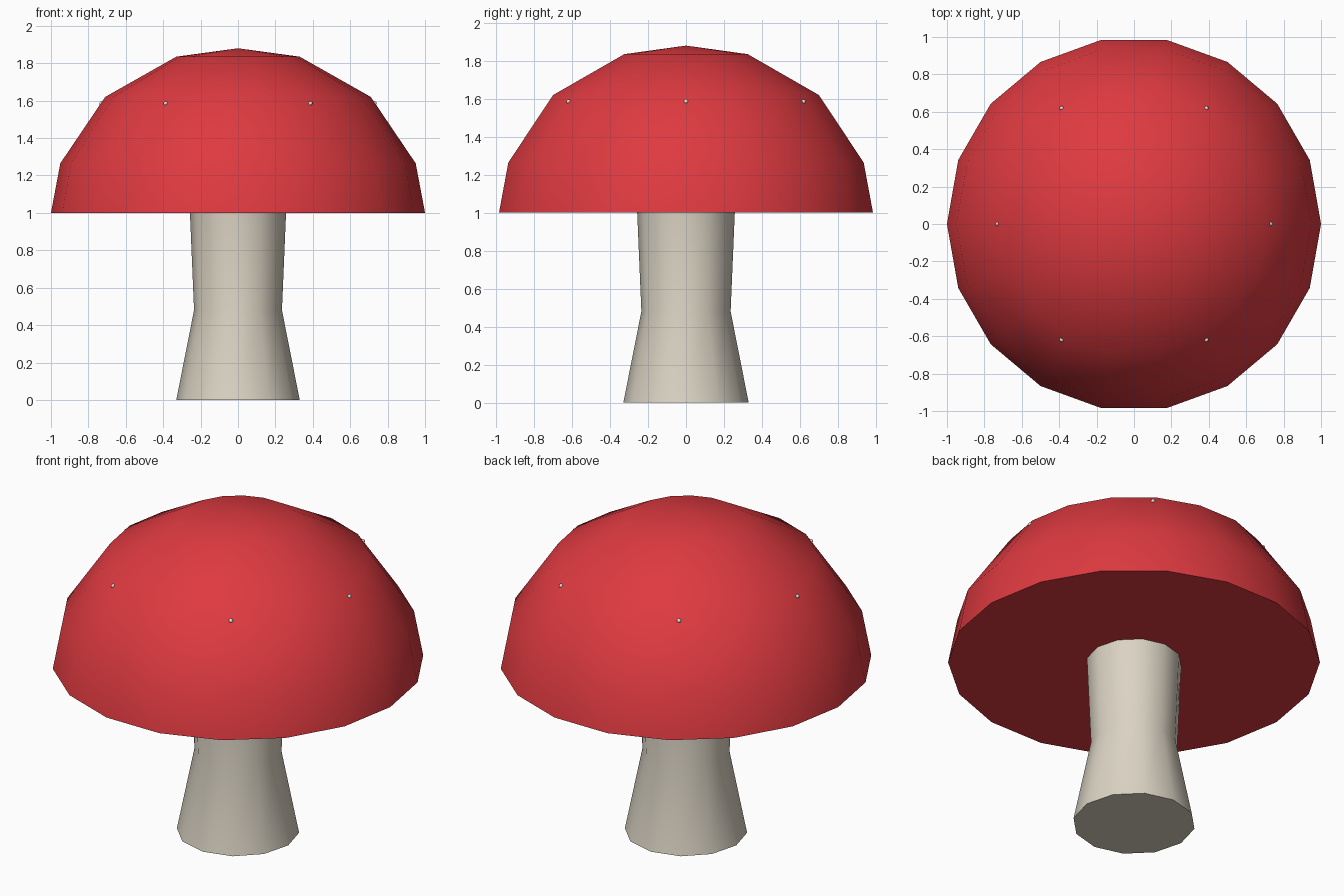
import bpy
import bmesh
from math import cos, sin, radians, pi
from mathutils import Matrix

cube = bpy.data.objects.get("Cube")
if cube:
    bpy.data.objects.remove(cube, do_unlink=True)


def material(name, rgb):
    mat = bpy.data.materials.new(name)
    mat.use_nodes = True
    mat.diffuse_color = (*rgb, 1)
    mat.node_tree.nodes["Principled BSDF"].inputs["Base Color"].default_value = (*rgb, 1)
    return mat


def finish(bm, name, mat):
    bmesh.ops.recalc_face_normals(bm, faces=bm.faces[:])
    mesh = bpy.data.meshes.new(name)
    bm.to_mesh(mesh)
    bm.free()
    mesh.materials.append(mat)
    obj = bpy.data.objects.new(name, mesh)
    bpy.context.collection.objects.link(obj)
    bpy.ops.object.select_all(action="DESELECT")
    obj.select_set(True)
    bpy.context.view_layer.objects.active = obj
    bpy.ops.object.shade_smooth_by_angle(angle=radians(45))
    return obj


def turned(name, profile, sides, mat, tip=None):
    """Stack polygon rings of (radius, height), closed by a flat base and a tip or flat top."""
    bm = bmesh.new()
    rings = [[bm.verts.new((r * cos(2 * pi * i / sides), r * sin(2 * pi * i / sides), z))
              for i in range(sides)] for r, z in profile]
    for low, high in zip(rings, rings[1:]):
        for i in range(sides):
            j = (i + 1) % sides
            bm.faces.new((low[i], low[j], high[j], high[i]))
    bm.faces.new(rings[0][::-1])
    if tip is None:
        bm.faces.new(rings[-1])
    else:
        top = bm.verts.new((0, 0, tip))
        for i in range(sides):
            bm.faces.new((rings[-1][i], rings[-1][(i + 1) % sides], top))
    return finish(bm, name, mat)


red = material("cap red", (0.73, 0.042, 0.051))
cream = material("stem cream", (0.71, 0.655, 0.55))
white = material("spot white", (0.83, 0.83, 0.75))

# Domed cap with flat underside, and flared stem
turned("cap", [(1, 1), (0.95, 1.265), (0.71, 1.62), (0.33, 1.835)], 18, red, tip=1.88)
turned("stem", [(0.33, 0), (0.235, 0.48), (0.257, 1.0)], 12, cream)

# Six tiny spots just breaking the surface of the cap
for n, degrees in enumerate((0, 58, 122, 180, 238, 302)):
    a = radians(degrees)
    bm = bmesh.new()
    place = Matrix.Translation((0.73 * cos(a), 0.73 * sin(a), 1.585))
    bmesh.ops.create_icosphere(bm, subdivisions=1, radius=0.013, matrix=place)
    finish(bm, f"spot_{n + 1}", white)
